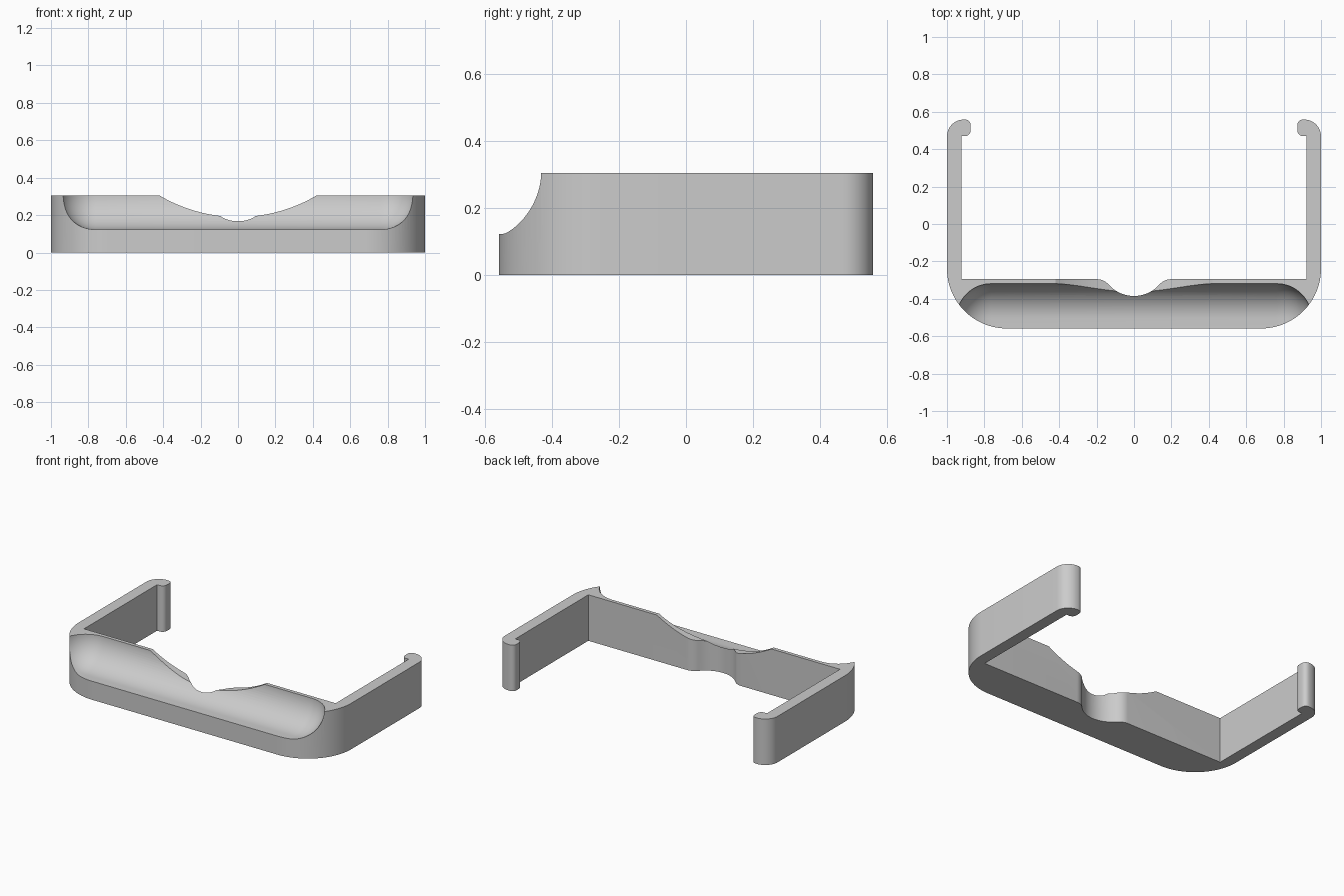
import bpy, bmesh
from math import sin, cos, radians

cube = bpy.data.objects.get("Cube")
if cube:
    bpy.data.objects.remove(cube)

HEIGHT = 0.305
grey = bpy.data.materials.new("plain grey")
grey.use_nodes = True
colour = (0.6, 0.6, 0.6, 1)
grey.diffuse_color = colour
grey.node_tree.nodes["Principled BSDF"].inputs["Base Color"].default_value = colour


def arc(cx, cy, r, start, end, steps):
    """Points along an arc, angles in degrees."""
    angles = [radians(start + (end - start) * i / steps) for i in range(steps + 1)]
    return [(cx + r * cos(a), cy + r * sin(a)) for a in angles]


def finish(name, bm):
    mesh = bpy.data.meshes.new(name)
    bmesh.ops.recalc_face_normals(bm, faces=bm.faces)
    bm.to_mesh(mesh)
    bm.free()
    obj = bpy.data.objects.new(name, mesh)
    bpy.context.scene.collection.objects.link(obj)
    mesh.materials.append(grey)
    return obj


def prism(name, points, to_3d, low, high):
    """Closed solid from a flat outline, swept between two levels."""
    bm = bmesh.new()
    a, b = [[bm.verts.new(to_3d(u, v, w)) for u, v in points] for w in (low, high)]
    bm.faces.new(a)
    bm.faces.new(b[::-1])
    for i in range(len(points)):
        bm.faces.new((a[i - 1], a[i], b[i], b[i - 1]))
    return finish(name, bm)


def carve(target, cutter):
    """Cut with the first boolean solver that this Blender build supports."""
    cutter.hide_render = True
    for solver in ('MANIFOLD', 'EXACT', 'FLOAT'):
        mod = target.modifiers.new("cut", 'BOOLEAN')
        mod.operation = 'DIFFERENCE'
        mod.solver = solver
        mod.object = cutter
        bpy.context.view_layer.update()
        graph = bpy.context.evaluated_depsgraph_get()
        result = bpy.data.meshes.new_from_object(target.evaluated_get(graph))
        target.modifiers.clear()
        if len(result.polygons) > len(target.data.polygons):
            target.data = result
            break
    bpy.data.objects.remove(cutter)


# Half outline of the clip, from the middle of the front round to the notch
half = arc(0.68, -0.2385, 0.32, -90, 0, 24)         # big front corner
half += arc(0.91, 0.4685, 0.09, 0, 90, 12)          # outside of the hook
half += arc(0.903, 0.5285, 0.03, 90, 180, 6)        # hook tip
half += arc(0.903, 0.5, 0.03, 180, 270, 6)
half += [(0.923, 0.47), (0.923, -0.295)]            # inside of the arm
half += arc(0.2, -0.382, 0.087, 90, 138.5, 8)       # notch shoulder
half += arc(0, -0.205, 0.18, -41.5, -90, 10)[1:]    # notch bowl
outline = half + [(-x, y) for x, y in reversed(half[:-1])]
clip = prism("clip_frame", outline, lambda u, v, w: (u, v, w), 0, HEIGHT)

# Rounded tray hollowed from the front block
bm = bmesh.new()
bmesh.ops.create_cube(bm, size=1)
bmesh.ops.scale(bm, verts=bm.verts, vec=(1.9, 0.681, 0.7))
bmesh.ops.translate(bm, verts=bm.verts, vec=(0, -0.6595, 0.473))
bmesh.ops.bevel(bm, geom=bm.edges[:], offset=0.187, segments=20,
                profile=0.5, affect='EDGES')
carve(clip, finish("scoop_cutter", bm))

# Shallow curved dip in the top of the back wall
circle = arc(0, 1.015, 0.825, 0, 360, 160)[:-1]
carve(clip, prism("dip_cutter", circle, lambda u, v, w: (u, w, v), -0.95, -0.05))

# Smooth curves with crisp edges
bpy.ops.object.select_all(action='DESELECT')
clip.select_set(True)
bpy.context.view_layer.objects.active = clip
bpy.ops.object.shade_smooth_by_angle(angle=radians(25))
